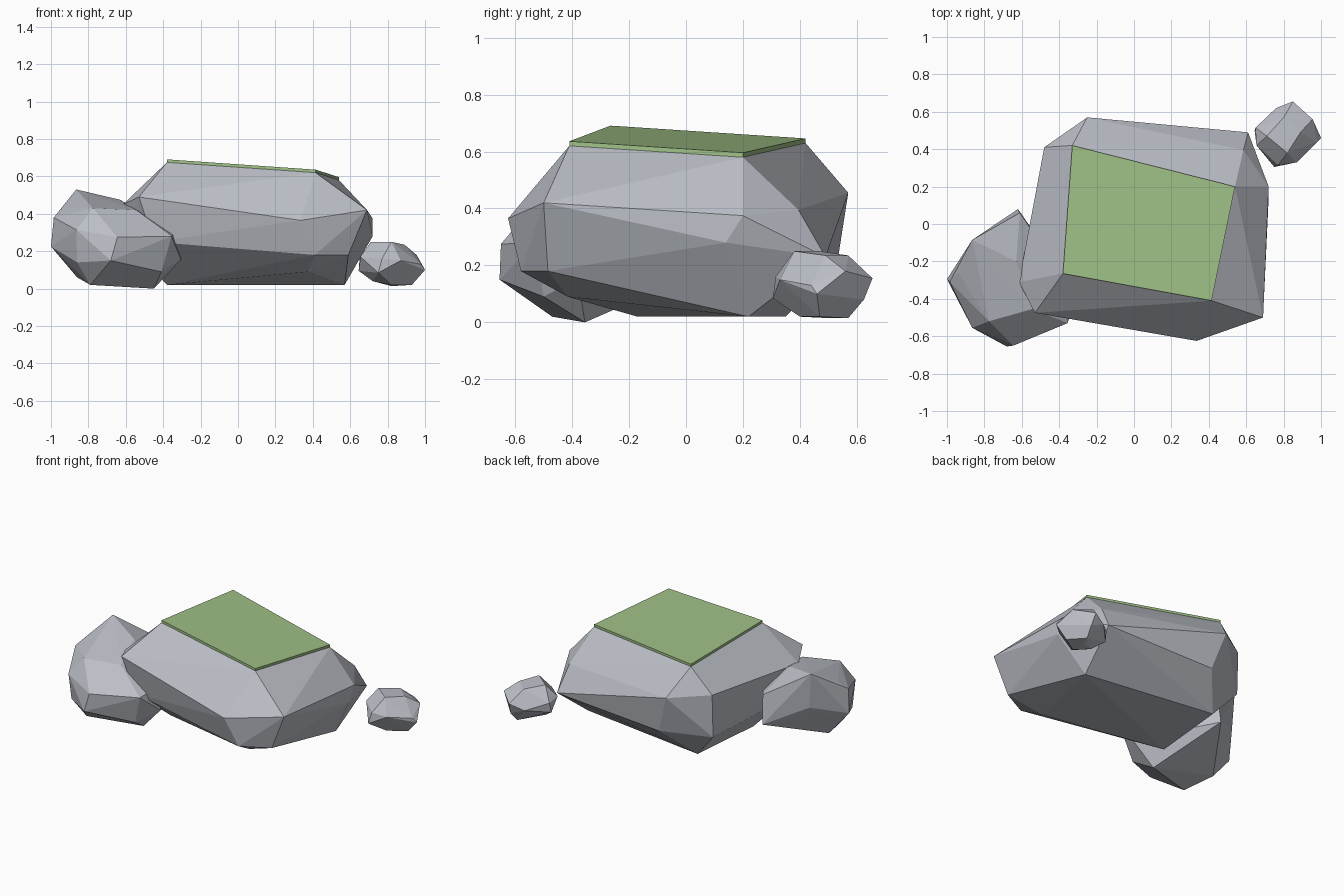
import bpy, bmesh, math
from mathutils import Vector


def material(name, rgb):
    m = bpy.data.materials.new(name)
    m.diffuse_color = (*rgb, 1)
    return m


def hull(name, points, mat, flatten=3):
    """Chiselled flat-faced stone wrapped around its corner points."""
    bm = bmesh.new()
    for p in points:
        bm.verts.new(p)
    res = bmesh.ops.convex_hull(bm, input=bm.verts)
    bmesh.ops.delete(bm, geom=[v for v in bm.verts if not v.link_faces], context='VERTS')
    bmesh.ops.dissolve_limit(bm, angle_limit=math.radians(flatten),
                             verts=bm.verts, edges=bm.edges)
    bmesh.ops.recalc_face_normals(bm, faces=bm.faces)
    mesh = bpy.data.meshes.new(name)
    bm.to_mesh(mesh)
    bm.free()
    mesh.materials.append(mat)
    obj = bpy.data.objects.new(name, mesh)
    bpy.context.collection.objects.link(obj)
    return obj


stone = material("stone", (0.5, 0.52, 0.57))
green = material("moss", (0.35, 0.53, 0.24))

# Flat sloping top shared by the boulder and its moss
top = [(-.38, -.265, .675), (.415, -.41, .62), (.54, .20, .58), (-.33, .42, .63)]

# Main boulder: a box with every corner cut to three points
hull("main_boulder", top + [
    (-.53, -.475, .49), (-.615, -.31, .45),       # upper front left
    (.335, -.625, .365), (.69, -.50, .42),        # upper front right
    (.72, .20, .375), (.585, .395, .395),         # upper back right
    (-.48, .41, .475), (-.25, .57, .455),         # upper back left
    (-.45, -.44, .25), (-.58, -.27, .24), (-.38, -.17, .02),
    (.41, -.58, .18), (.59, -.485, .18), (.375, -.415, .09),
    (.72, .14, .28), (.61, .49, .23), (.57, .22, .02),
    (-.17, .53, .20), (-.48, .40, .19), (-.33, .35, .02)], stone)

# Moss slab lying on the top face
hull("moss_cap", top + [Vector(p) + Vector((0, 0, .016)) for p in top], green)

# Middle-sized stone leaning on the left
hull("left_stone", [
    (-.865, -.085, .53), (-.94, -.26, .43), (-.63, -.20, .475),
    (-.775, -.52, .43), (-.545, -.455, .42), (-.985, -.31, .38),
    (-1, -.295, .225), (-.865, -.555, .315), (-.86, -.53, .14),
    (-.645, -.65, .275), (-.68, -.655, .15), (-.355, -.53, .28),
    (-.335, -.35, .30), (-.305, -.38, .155), (-.41, -.50, .09),
    (-.79, -.47, .02), (-.45, -.355, 0), (-.86, -.28, .06),
    (-.85, -.09, .30), (-.61, .06, .38), (-.62, .08, .19)], stone)

# Small pebble at the back right
hull("right_pebble", [
    (.71, .47, .25), (.82, .38, .25), (.89, .49, .235), (.80, .57, .235),
    (.85, .655, .155), (.955, .56, .18), (.65, .515, .16), (.655, .42, .17),
    (.77, .315, .16), (.87, .33, .15), (.98, .44, .13), (1, .46, .10),
    (.645, .50, .095), (.75, .305, .085), (.86, .625, .08), (.76, .62, .12),
    (.93, .47, .02), (.815, .50, .015), (.72, .45, .04), (.82, .40, .02),
    (.85, .57, .015)], stone)
